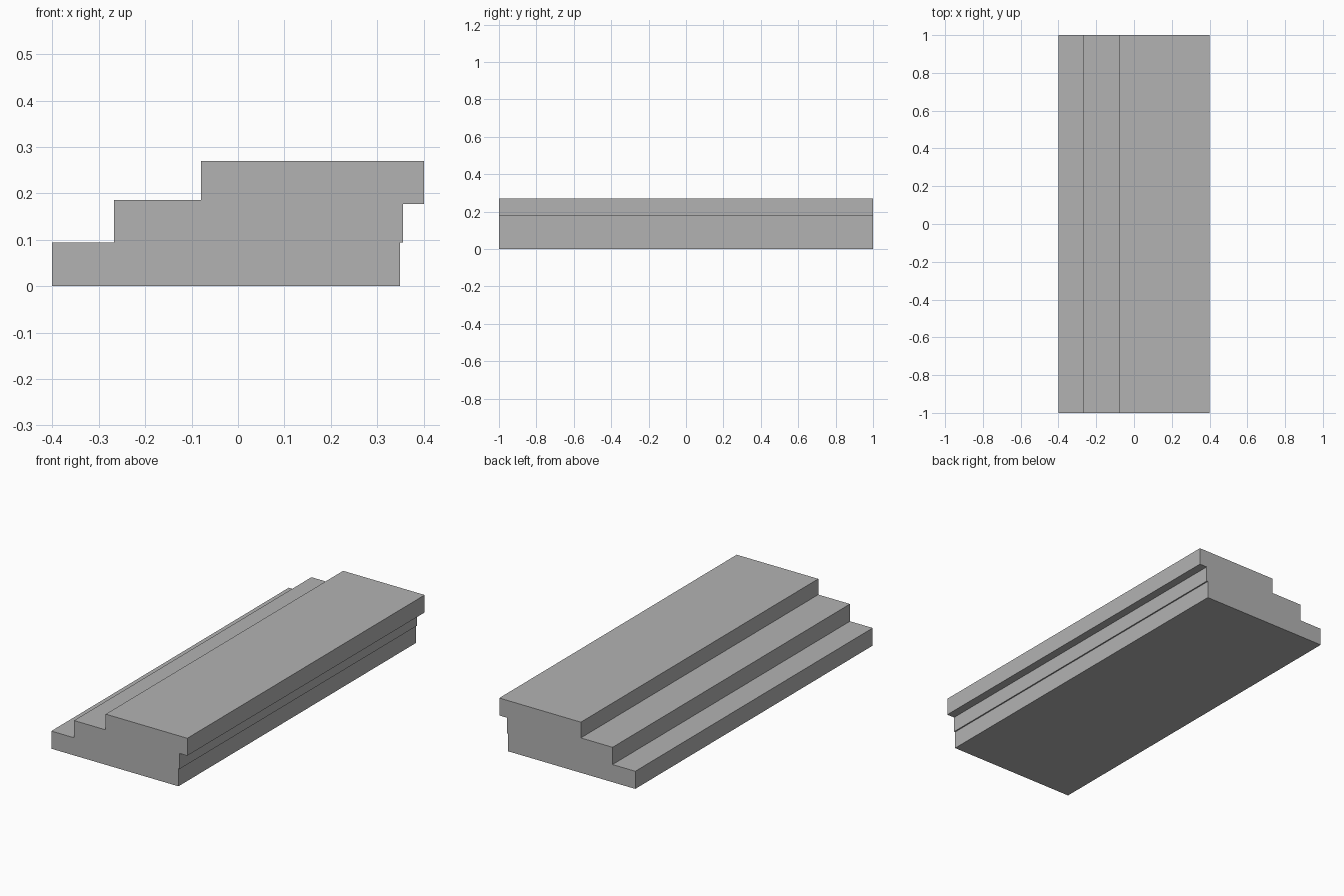
import bpy
import bmesh

cube = bpy.data.objects.get("Cube")
if cube:
    bpy.data.objects.remove(cube, do_unlink=True)

# Single plain grey
GREY = (0.45, 0.45, 0.45, 1.0)
grey = bpy.data.materials.new("plain_grey")
grey.use_nodes = True
grey.diffuse_color = GREY
grey.node_tree.nodes["Principled BSDF"].inputs["Base Color"].default_value = GREY


def extrude_profile(name, points, half_length=1.0):
    """Sweep an x-z outline along y into a closed solid."""
    bm = bmesh.new()
    face = bm.faces.new([bm.verts.new((x, -half_length, z)) for x, z in points])
    swept = bmesh.ops.extrude_face_region(bm, geom=[face], use_keep_orig=True)
    verts = [v for v in swept["geom"] if isinstance(v, bmesh.types.BMVert)]
    bmesh.ops.translate(bm, vec=(0, 2 * half_length, 0), verts=verts)
    bmesh.ops.recalc_face_normals(bm, faces=bm.faces)
    mesh = bpy.data.meshes.new(name)
    bm.to_mesh(mesh)
    bm.free()
    mesh.materials.append(grey)
    obj = bpy.data.objects.new(name, mesh)
    bpy.context.collection.objects.link(obj)
    return obj


LEFT, RIGHT = -0.401, 0.401
BASE_TOP, STEP_TOP, TOP = 0.094, 0.186, 0.27

# Bottom step slab
extrude_profile("bottom_step", [
    (LEFT, 0), (0.349, 0), (0.349, BASE_TOP), (LEFT, BASE_TOP)])

# Middle step and overhanging top landing in one block
extrude_profile("upper_steps", [
    (-0.267, BASE_TOP), (0.356, BASE_TOP), (0.356, 0.177), (RIGHT, 0.177),
    (RIGHT, TOP), (-0.08, TOP), (-0.08, STEP_TOP), (-0.267, STEP_TOP)])
